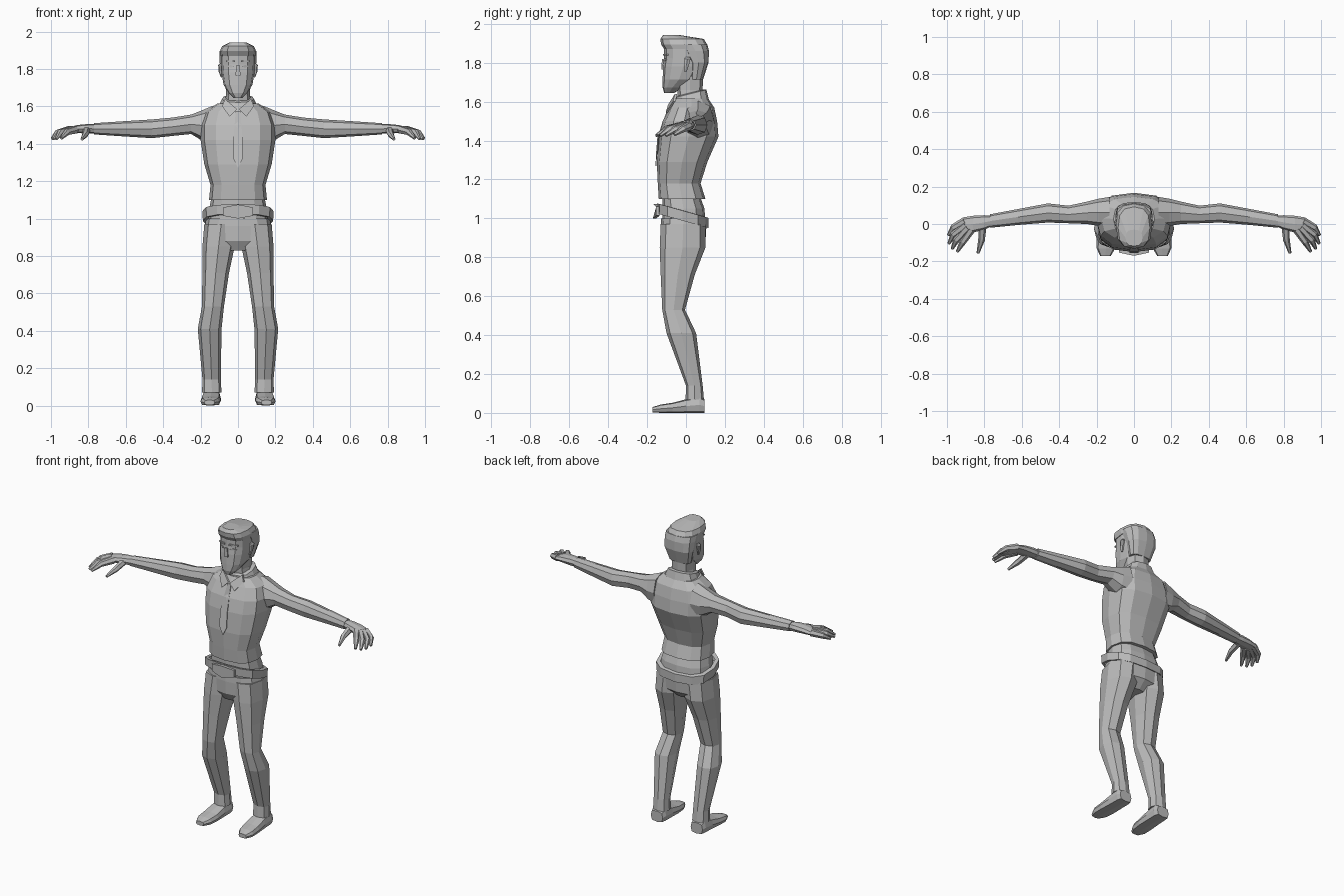
import bpy, bmesh, math
from mathutils import Vector

grey = bpy.data.materials.new("plain_grey")
grey.diffuse_color = (0.5, 0.5, 0.5, 1)


def finish(name, bm, mirror):
    bmesh.ops.recalc_face_normals(bm, faces=bm.faces)
    mesh = bpy.data.meshes.new(name)
    bm.to_mesh(mesh)
    bm.free()
    mesh.materials.append(grey)
    ob = bpy.data.objects.new(name, mesh)
    bpy.context.collection.objects.link(ob)
    if mirror:
        ob.modifiers.new("mirror", 'MIRROR')
    return ob


def skin(name, rings, mirror, caps=True):
    """Bridge rings of points into a closed skin."""
    bm = bmesh.new()
    vs = [[bm.verts.new(p) for p in r] for r in rings]
    n = len(vs[0])
    for r, s in zip(vs, vs[1:]):
        for i in range(n):
            j = (i + 1) % n
            bm.faces.new((r[i], r[j], s[j], s[i]))
    if caps:
        bm.faces.new(vs[0])
        bm.faces.new(vs[-1])
    return finish(name, bm, mirror)


def power(v, p):
    return math.copysign(abs(v) ** p, v) if abs(v) > 1e-6 else 0


def loft(name, rows, axis='z', n=12, p=0.75, slope=0, mirror=False, caps=True):
    """Rows are (position, a min, a max, b min, b max) along an axis; slope tilts z by y."""
    rings = []
    for t, a0, a1, b0, b1 in rows:
        ring = []
        for i in range(n):
            w = 2 * math.pi * i / n
            a = (a0 + a1) / 2 + (a1 - a0) / 2 * power(math.cos(w), p)
            b = (b0 + b1) / 2 + (b1 - b0) / 2 * power(math.sin(w), p)
            x, y, z = {'x': (t, a, b), 'y': (a, t, b), 'z': (a, b, t)}[axis]
            ring.append((x, y, z + slope * y))
        rings.append(ring)
    return skin(name, rings, mirror, caps)


def sym(rows):
    return [(z, -w, w, f, b) for z, w, f, b in rows]


def tube(name, path, radii, n=6):
    """Tapered mirrored tube through points."""
    pts = [Vector(q) for q in path]
    rings = []
    for i, (c, r) in enumerate(zip(pts, radii)):
        d = pts[min(i + 1, len(pts) - 1)] - pts[max(i - 1, 0)]
        side = d.cross(Vector((0, 0, 1))).normalized()
        up = side.cross(d).normalized()
        rings.append([c + r * (side * math.cos(k * math.tau / n) + up * math.sin(k * math.tau / n))
                      for k in range(n)])
    return skin(name, rings, True)


def plate(name, outline, depth, mirror=False):
    """Thin panel: outline of 3D points pushed forward by depth."""
    return skin(name, [outline, [(x, y - depth, z) for x, y, z in outline]], mirror)


# Jacket body and waist
loft("jacket", sym([(1.10, .155, -.14, .10), (1.18, .147, -.145, .075), (1.29, .18, -.15, .11),
                    (1.42, .20, -.14, .167), (1.50, .20, -.12, .16), (1.57, .175, -.085, .145),
                    (1.615, .11, -.06, .115)]))
loft("waist", sym([(.98, .165, -.12, .10), (1.05, .155, -.12, .095), (1.12, .14, -.12, .07)]))

# Jacket collar, lapels and front strip
loft("collar", sym([(1.57, .115, -.065, .12), (1.635, .085, -.055, .105), (1.64, .07, -.045, .09)]),
     slope=.25)
plate("collar_wing", [(.005, -.08, 1.585), (.045, -.092, 1.545), (.085, -.055, 1.60), (.07, -.045, 1.64)],
      .012, True)
plate("front_strip", [(-.012, -.085, 1.575), (.012, -.085, 1.575), (.025, -.142, 1.42),
                      (.025, -.15, 1.32), (0, -.151, 1.27), (-.025, -.15, 1.32), (-.025, -.142, 1.42)], .005)

# Sleeves
loft("sleeve", [(.13, -.02, .145, 1.40, 1.605), (.19, -.01, .135, 1.415, 1.58), (.25, 0, .12, 1.452, 1.556),
                (.35, .004, .098, 1.442, 1.54), (.46, .008, .11, 1.43, 1.53), (.62, -.005, .08, 1.44, 1.52),
                (.77, -.02, .052, 1.45, 1.51)], 'x', 8, .85, mirror=True)

# Palms, fingers and thumbs
loft("palm", [(.76, -.012, .045, 1.455, 1.505), (.80, -.03, .047, 1.455, 1.506),
              (.86, -.045, .044, 1.457, 1.50), (.91, -.045, .036, 1.458, 1.488),
              (.935, -.035, .015, 1.46, 1.48)], 'x', 8, .8, mirror=True)
fingers = {
    "index_finger": [(.87, -.03, 1.475), (.915, -.095, 1.462), (.945, -.148, 1.43)],
    "middle_finger": [(.89, -.02, 1.477), (.95, -.085, 1.46), (.972, -.132, 1.425)],
    "ring_finger": [(.90, -.005, 1.476), (.965, -.055, 1.458), (.99, -.105, 1.425)],
    "little_finger": [(.905, .015, 1.474), (.965, -.018, 1.458), (.993, -.06, 1.43)],
    "thumb": [(.81, -.005, 1.475), (.815, -.085, 1.452), (.834, -.155, 1.425)]}
for name, path in fingers.items():
    tube(name, path, (.022, .018, .008))

# Trousers: hips and legs
loft("hips", sym([(.83, .06, -.10, .05), (.88, .155, -.128, .10), (.96, .178, -.13, .105),
                  (1.0, .17, -.128, .10)]))
loft("trouser_leg", [(.97, .0, .18, -.13, .10), (.85, .018, .19, -.135, .10), (.71, .048, .19, -.13, .045),
                     (.53, .075, .193, -.122, -.005), (.41, .088, .215, -.10, .052),
                     (.14, .092, .19, .0, .086), (.07, .088, .192, -.002, .092)],
     n=8, p=.8, mirror=True)

# Tilted belt with buckle
loft("belt", sym([(.985, .17, -.13, .10), (.983, .188, -.148, .115), (1.035, .19, -.15, .115),
                  (1.036, .165, -.13, .095)]), slope=-.28, caps=False)
plate("buckle", [(-.08, -.135, 1.015), (0, -.152, 1.0), (.08, -.135, 1.015),
                 (.08, -.135, 1.06), (0, -.152, 1.075), (-.08, -.135, 1.06)], .018)

# Shoes
loft("shoe", [(.095, .10, .185, 0, .07), (.07, .092, .192, 0, .082), (0, .092, .195, 0, .07),
              (-.07, .092, .20, 0, .052), (-.13, .10, .20, 0, .043), (-.172, .125, .18, .003, .03)],
     'y', 8, .55, mirror=True)

# Neck, head and ears
loft("neck", sym([(1.58, .075, -.04, .10), (1.66, .064, -.045, .085), (1.75, .068, -.05, .09)]), n=8)
loft("head", sym([(1.645, .022, -.112, -.06), (1.672, .05, -.12, -.02), (1.715, .077, -.12, .05),
                  (1.78, .088, -.118, .09), (1.825, .09, -.112, .10), (1.88, .09, -.112, .10)]), p=.8)
loft("ear", [(1.755, .085, .092, -.012, .005), (1.785, .085, .103, -.012, .016),
             (1.82, .085, .106, -.01, .026), (1.83, .085, .098, -.004, .02)], n=6, p=1, mirror=True)

# Hair: back and sides, then the swept crown
loft("back_hair", sym([(1.715, .072, .02, .088), (1.80, .096, .015, .116), (1.86, .099, -.02, .118),
                       (1.895, .098, -.05, .11)]))
loft("crown_hair", sym([(1.87, .094, -.112, .112), (1.895, .097, -.128, .108), (1.922, .085, -.132, .092),
                        (1.942, .045, -.118, -.03)]))

# Nose, brows and eyes
plate("nose", [(-.008, -.116, 1.82), (.008, -.116, 1.82), (.014, -.118, 1.765), (-.014, -.118, 1.765)], .008)
plate("brow", [(.015, -.11, 1.836), (.065, -.09, 1.836), (.065, -.09, 1.844), (.015, -.11, 1.846)], .009, True)
plate("eye", [(.02, -.111, 1.812), (.038, -.104, 1.808), (.058, -.094, 1.814), (.038, -.104, 1.822)], .007, True)
